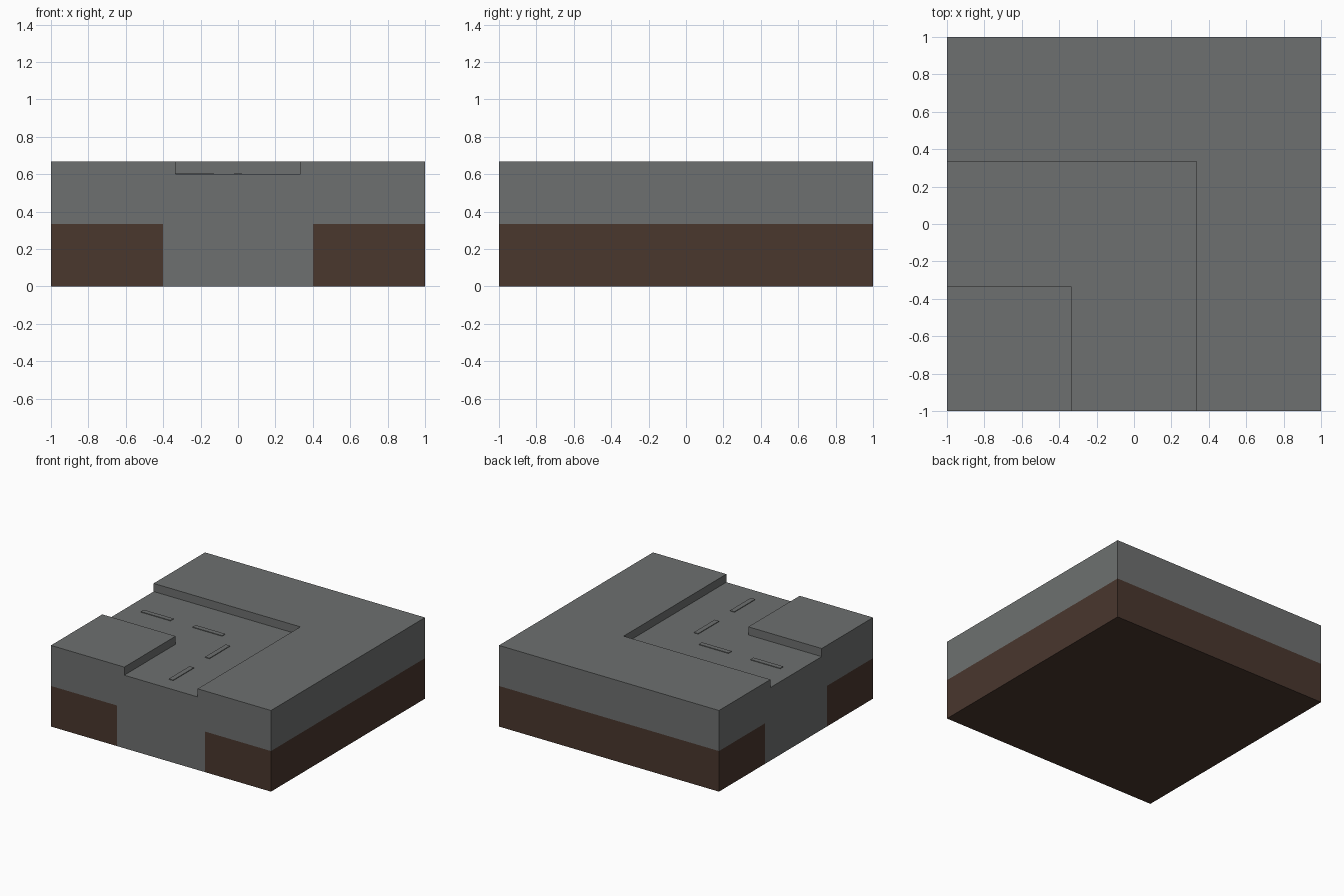
import bpy, bmesh

if "Cube" in bpy.data.objects:
    bpy.data.objects.remove(bpy.data.objects["Cube"])


def material(name, rgb):
    m = bpy.data.materials.new(name)
    m.diffuse_color = (*rgb, 1)
    m.use_nodes = True
    m.node_tree.nodes["Principled BSDF"].inputs["Base Color"].default_value = m.diffuse_color
    return m


STONE = material("grey stone", (0.155, 0.163, 0.161))
EARTH = material("brown earth", (0.068, 0.038, 0.027))
T = 1 / 3      # road half width and earth height
TOP = 2 / 3    # kerb height
ROAD = 0.6     # road surface height


def prism(name, outline, z0, z1, mats, top=True, bottom=False, rule=None):
    """Upright prism over a counter-clockwise outline, with optional caps."""
    bm = bmesh.new()
    lo = [bm.verts.new((x, y, z0)) for x, y in outline]
    if z1 > z0:
        hi = [bm.verts.new((x, y, z1)) for x, y in outline]
        n = len(outline)
        for i in range(n):
            j = (i + 1) % n
            bm.faces.new((lo[i], lo[j], hi[j], hi[i]))
    else:
        hi = lo
    if top:
        bm.faces.new(hi)
    if bottom:
        bm.faces.new(lo[::-1])
    bm.normal_update()
    if rule:
        for f in bm.faces:
            f.material_index = rule(f)
    me = bpy.data.meshes.new(name)
    bm.to_mesh(me)
    bm.free()
    for m in mats:
        me.materials.append(m)
    ob = bpy.data.objects.new(name, me)
    bpy.context.collection.objects.link(ob)
    return ob


def rect(x0, y0, x1, y1):
    return [(x0, y0), (x1, y0), (x1, y1), (x0, y1)]


def road_end(f):
    """Stone where the road foundation meets the front and left sides."""
    c, n = f.calc_center_median(), f.normal
    front = n.y < -0.5 and abs(c.x) < 0.4
    left = n.x < -0.5 and abs(c.y) < 0.4
    return 1 if front or left else 0


# Earth base, its front and left walls split at the road foundation
prism("earth_base",
      [(-1, -1), (-0.4, -1), (0.4, -1), (1, -1), (1, 1), (-1, 1), (-1, 0.4), (-1, -0.4)],
      0, T, [EARTH, STONE], top=False, bottom=True, rule=road_end)

# Stone layer walls and the sunken corner road
prism("stone_layer", rect(-1, -1, 1, 1), T, ROAD, [STONE], top=False)
prism("road_surface",
      [(-T, -1), (T, -1), (T, T), (-1, T), (-1, -T), (-T, -T)], ROAD, ROAD, [STONE])

# Raised ground on the inside and outside of the bend
prism("inner_corner", rect(-1, -1, -T, -T), ROAD, TOP, [STONE])
prism("outer_corner",
      [(T, -1), (1, -1), (1, 1), (-1, 1), (-1, T), (T, T)], ROAD, TOP, [STONE])

# Thin centre line dashes on both arms of the road
for i, (a, b) in enumerate([(-0.87, -0.6), (-0.4, -0.13)]):
    prism(f"dash_left_{i}", rect(a, -0.02, b, 0.02), ROAD, ROAD + 0.005, [STONE])
    prism(f"dash_front_{i}", rect(-0.02, a, 0.02, b), ROAD, ROAD + 0.005, [STONE])
